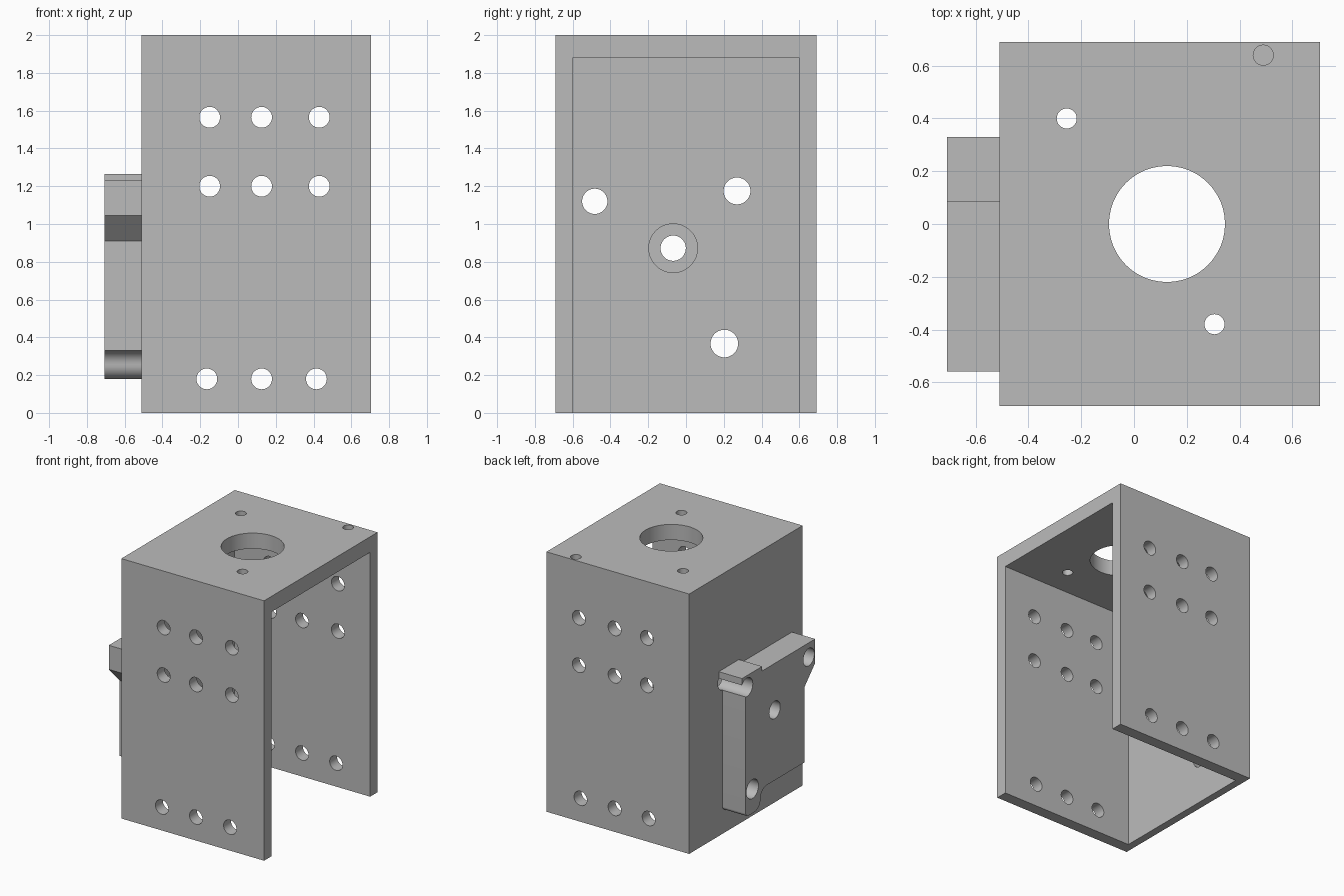
import bpy
import bmesh
from math import cos, sin, radians
from mathutils import Vector, Matrix

cube = bpy.data.objects.get("Cube")
if cube:
    bpy.data.objects.remove(cube, do_unlink=True)

grey = bpy.data.materials.new("plain grey")
grey.use_nodes = True
colour = (0.5, 0.5, 0.5, 1)
grey.diffuse_color = colour
grey.node_tree.nodes["Principled BSDF"].inputs["Base Color"].default_value = colour


def new_object(name, bm):
    bmesh.ops.recalc_face_normals(bm, faces=bm.faces)
    mesh = bpy.data.meshes.new(name)
    bm.to_mesh(mesh)
    bm.free()
    mesh.materials.append(grey)
    obj = bpy.data.objects.new(name, mesh)
    bpy.context.collection.objects.link(obj)
    return obj


def box(name, low, high):
    bm = bmesh.new()
    low, high = Vector(low), Vector(high)
    place = Matrix.Translation((low + high) / 2) @ Matrix.Diagonal((*(high - low), 1))
    bmesh.ops.create_cube(bm, size=1, matrix=place)
    return new_object(name, bm)


def drills(name, holes):
    """Round cutters: each hole is (axis, centre, radius, length)."""
    turn = {"X": Matrix.Rotation(radians(90), 4, "Y"),
            "Y": Matrix.Rotation(radians(90), 4, "X"),
            "Z": Matrix.Identity(4)}
    bm = bmesh.new()
    for axis, centre, radius, length in holes:
        bmesh.ops.create_cone(bm, cap_ends=True, segments=48, radius1=radius,
                              radius2=radius, depth=length,
                              matrix=Matrix.Translation(centre) @ turn[axis])
    return new_object(name, bm)


def cut(obj, cutter):
    mod = obj.modifiers.new("cut", "BOOLEAN")
    mod.operation = "DIFFERENCE"
    mod.solver = "EXACT"
    mod.object = cutter
    bpy.context.view_layer.objects.active = obj
    bpy.ops.object.modifier_apply(modifier=mod.name)
    bpy.data.objects.remove(cutter, do_unlink=True)


def smooth(obj):
    bpy.ops.object.select_all(action="DESELECT")
    obj.select_set(True)
    bpy.context.view_layer.objects.active = obj
    bpy.ops.object.shade_smooth_by_angle(angle=radians(30))


def arc(y, z, radius, start, end, steps=10):
    angles = [radians(start + (end - start) * i / steps) for i in range(steps + 1)]
    return [(y + radius * cos(a), z + radius * sin(a)) for a in angles]


WALL, PAD, RIGHT = -0.51, -0.708, 0.705

# Housing: a box open at the bottom and on one side
housing = box("housing", (WALL, -0.69, 0), (RIGHT, 0.69, 2))
cut(housing, box("cavity", (WALL + 0.06, -0.6, -0.1), (RIGHT + 0.1, 0.6, 1.88)))

# Bolt holes through the front and back plates
rows = [(1.565, (-0.15, 0.125, 0.43)),
        (1.2, (-0.15, 0.125, 0.43)),
        (0.18, (-0.165, 0.125, 0.415))]
holes = [("Y", (x, y, z), 0.055, 0.2)
         for z, xs in rows for x in xs for y in (-0.645, 0.645)]

# Top plate: large bore, two through holes and one blind hole
holes += [("Z", (0.125, 0, 1.94), 0.22, 0.2),
          ("Z", (-0.255, 0.4, 1.94), 0.038, 0.2),
          ("Z", (0.305, -0.38, 1.94), 0.038, 0.2),
          ("Z", (0.49, 0.64, 1.96), 0.038, 0.16)]

# Side wall: mounting holes shared with the pad, and a wide central recess
mounts = [(-0.483, 1.12, 0.067), (0.27, 1.175, 0.071), (0.203, 0.367, 0.073)]
centre = (-0.068, 0.872)
holes += [("X", (WALL, y, z), r, 0.3) for y, z, r in mounts]
holes.append(("X", (WALL, *centre), 0.129, 0.3))
cut(housing, drills("housing_drills", holes))
smooth(housing)

# Mounting pad: stepped outline with a rounded foot, extruded from the wall
outline = [(0.285, 1.2), (0.33, 1.2), (0.33, 1.265), (0.085, 1.265),
           (0.085, 1.23), (-0.56, 1.23), (-0.56, 1.045), (-0.43, 0.91),
           (-0.43, 0.33)]
outline += arc(0.03, 0.255, 0.075, 90, 0)
outline += arc(0.18, 0.255, 0.075, 180, 270)[1:]
outline += arc(0.255, 0.21, 0.03, 270, 360)
bm = bmesh.new()
face = bm.faces.new([bm.verts.new((WALL, y, z)) for y, z in outline])
side = bmesh.ops.extrude_face_region(bm, geom=[face], use_keep_orig=True)["geom"]
bmesh.ops.translate(bm, vec=(PAD - WALL, 0, 0),
                    verts=[v for v in side if isinstance(v, bmesh.types.BMVert)])
pad = new_object("mounting_pad", bm)
cut(pad, drills("pad_drills", [("X", (-0.6, y, z), r, 0.4)
                               for y, z, r in mounts + [(*centre, 0.067)]]))
smooth(pad)
